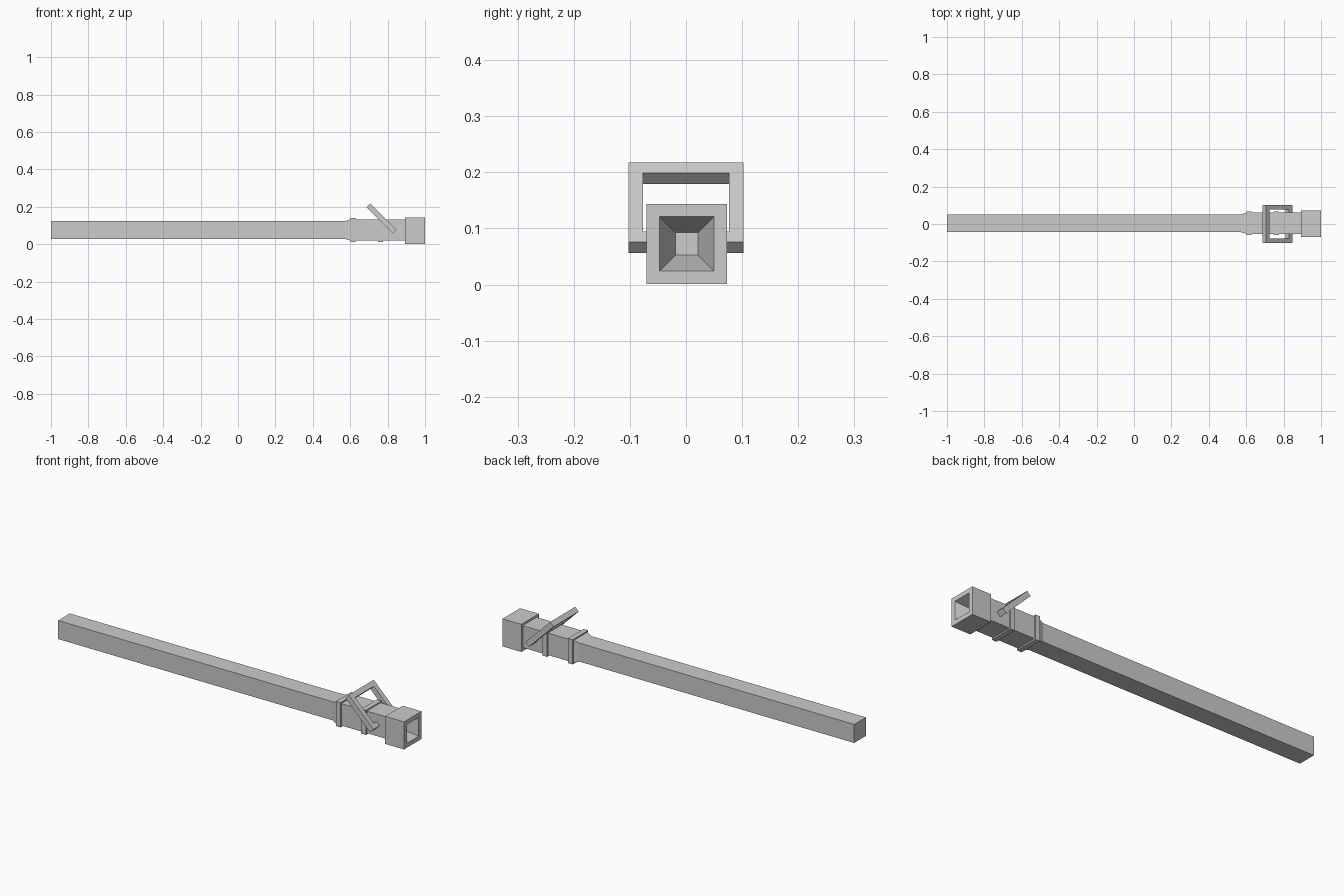
import bpy, bmesh
from math import radians
from mathutils import Matrix, Vector

if "Cube" in bpy.data.objects:
    bpy.data.objects.remove(bpy.data.objects["Cube"])


def finish(name, bm):
    bmesh.ops.recalc_face_normals(bm, faces=bm.faces)
    mesh = bpy.data.meshes.new(name)
    bm.to_mesh(mesh)
    bm.free()
    obj = bpy.data.objects.new(name, mesh)
    bpy.context.collection.objects.link(obj)
    return obj


def square_loft(name, stations, cy, cz):
    """Skin square rings given as (x, half width), capped at both ends."""
    bm = bmesh.new()
    rings = [[bm.verts.new((x, cy + sy * h, cz + sz * h))
              for sy, sz in ((-1, -1), (1, -1), (1, 1), (-1, 1))]
             for x, h in stations]
    for a, b in zip(rings, rings[1:]):
        for i in range(4):
            j = (i + 1) % 4
            bm.faces.new((a[i], a[j], b[j], b[i]))
    bm.faces.new(rings[0])
    bm.faces.new(rings[-1])
    return finish(name, bm)


# Long square shaft, flaring into the thicker neck
square_loft("shaft", [(-1, 0.048), (0.573, 0.048), (0.602, 0.057),
                      (0.90, 0.057)], 0.004, 0.076)

# Two raised collars around the neck
for i, x in enumerate((0.602, 0.748)):
    square_loft(f"collar_{i + 1}", [(x, 0.064), (x + 0.027, 0.064)], 0.004, 0.076)

# Square head with a tapering recess in its end
square_loft("head", [(0.892, 0.0715), (1.0, 0.0715), (1.0, 0.0485),
                     (0.91, 0.020)], 0.0015, 0.0725)

# Tilted square frame hung across the neck
W, L, BAR, T = 0.1025, 0.10, 0.026, 0.028
bm = bmesh.new()
loops = []
for u, v in ((L, W), (L - BAR, W - BAR)):
    for n in (-T / 2, T / 2):
        loops.append([bm.verts.new((sx * u, sy * v, n))
                      for sx, sy in ((-1, -1), (1, -1), (1, 1), (-1, 1))])
outer_lo, outer_hi, inner_lo, inner_hi = loops
for a, b in ((outer_lo, outer_hi), (outer_hi, inner_hi),
             (inner_hi, inner_lo), (inner_lo, outer_lo)):
    for i in range(4):
        j = (i + 1) % 4
        bm.faces.new((a[i], a[j], b[j], b[i]))
bmesh.ops.transform(bm, verts=bm.verts, matrix=Matrix.Translation(Vector((0.767, 0, 0.137)))
                    @ Matrix.Rotation(radians(45), 4, 'Y'))
finish("tilted_frame", bm)
